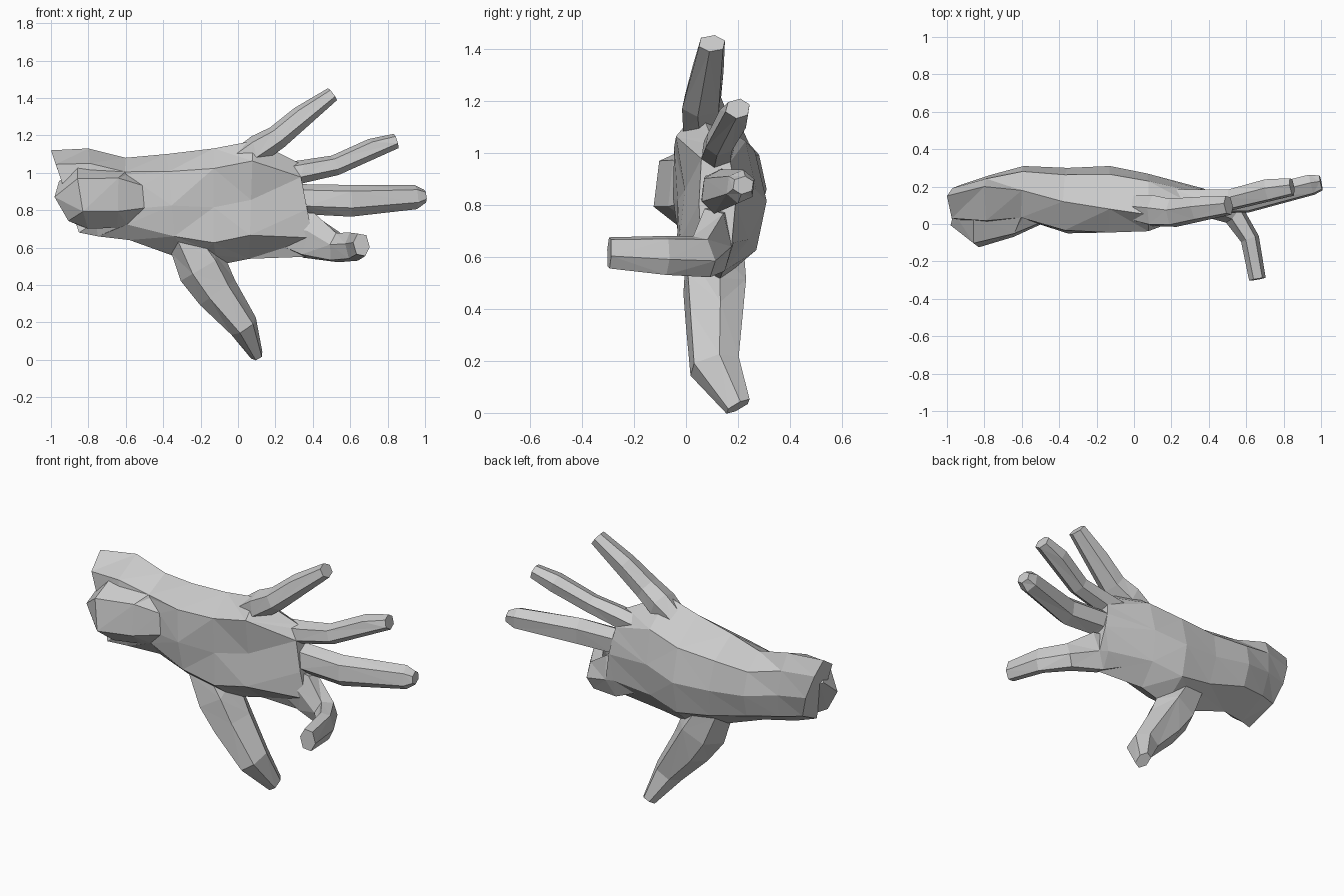
import bpy, bmesh
from mathutils import Vector

if "Cube" in bpy.data.objects:
    bpy.data.objects.remove(bpy.data.objects["Cube"])


def loft(name, rings):
    """Skin a closed, capped, faceted mesh through rings of equal point count."""
    bm = bmesh.new()
    loops = [[bm.verts.new(p) for p in ring] for ring in rings]
    n = len(loops[0])
    for a, b in zip(loops, loops[1:]):
        for i in range(n):
            j = (i + 1) % n
            bm.faces.new((a[i], a[j], b[j], b[i]))
    bm.faces.new(loops[0])
    bm.faces.new(loops[-1])
    bmesh.ops.triangulate(bm, faces=bm.faces[:])
    bmesh.ops.recalc_face_normals(bm, faces=bm.faces[:])
    mesh = bpy.data.meshes.new(name)
    bm.to_mesh(mesh)
    bm.free()
    obj = bpy.data.objects.new(name, mesh)
    bpy.context.collection.objects.link(obj)
    return obj


# hexagonal finger section: (along reference axis, across it)
HEX = [(1, .45), (.2, 1), (-.85, .6), (-1, -.45), (-.2, -1), (.85, -.6)]


def finger(name, path, ref):
    """path rows: x, y, z, radius along ref, radius across ref."""
    pts = [Vector(r[:3]) for r in path]
    rings = []
    for i, row in enumerate(path):
        t = (pts[min(i + 1, len(pts) - 1)] - pts[max(i - 1, 0)]).normalized()
        u = (ref - t * ref.dot(t)).normalized()
        v = t.cross(u)
        rings.append([pts[i] + u * a * row[3] + v * b * row[4] for a, b in HEX])
    return loft(name, rings)


def palm_ring(xt, xb, zt, zb, yf, yb, yt, ybot):
    """Eight-sided section: top ridge, front side, bottom ridge, back side."""
    hollow = max(0, .06 - .25 * abs(xb))  # cupped centre of the palm
    prof = [(1, 0, yf), (.83, .9, yf), (.5, 1, yf + hollow), (.2, .85, yf),
            (0, 0, yf), (.2, .8, yb), (.5, 1, yb), (.8, .8, yb)]
    ring = []
    for h, w, side in prof:
        edge = ybot + (yt - ybot) * h
        ring.append((xb + (xt - xb) * h, edge + (side - edge) * w, zb + (zt - zb) * h))
    return ring


# palm and wrist: x top/bottom, z top/bottom, y front/back, y of top/bottom ridge
hand = loft("hand", [palm_ring(*r) for r in [
    (-1, -.85, 1.12, .68, .02, .21, .15, 0),
    (-.8, -.75, 1.13, .66, 0, .26, .2, .05),
    (-.6, -.58, 1.08, .64, .02, .31, .18, .1),
    (-.38, -.33, 1.1, .55, -.05, .3, .12, .1),
    (-.13, -.13, 1.13, .5, -.06, .31, .08, .12),
    (.08, .06, 1.17, .54, -.05, .27, .05, .14),
    (.32, .42, 1.06, .55, .05, .19, .1, .1)]])

Y, Z = Vector((0, 1, 0)), Vector((0, 0, 1))

# thumb, pointing down
thumb = finger("thumb", [
    (-.28, .11, .65, .11, .1), (-.19, .11, .49, .12, .135),
    (-.11, .11, .36, .11, .115), (.03, .11, .18, .095, .08),
    (.1, .2, .025, .05, .035)], Y)

# index finger, broad at the knuckle and curled forward
index = finger("index_finger", [
    (.15, .15, .72, .08, .05), (.38, .11, .665, .125, .07),
    (.53, .06, .6, .08, .065), (.62, -.08, .605, .075, .05),
    (.66, -.295, .615, .06, .045)], Z)

# straight middle finger
middle = finger("middle_finger", [
    (.15, .14, .87, .05, .09), (.42, .12, .855, .065, .08),
    (.6, .12, .85, .06, .085), (.95, .21, .87, .055, .065),
    (1, .22, .875, .04, .035)], Y)

# ring finger, angled up
ring = finger("ring_finger", [
    (.14, .13, .96, .06, .08), (.36, .12, 1.01, .06, .06),
    (.52, .13, 1.04, .055, .055), (.72, .18, 1.13, .06, .055),
    (.845, .2, 1.17, .045, .04)], Y)

# little finger, angled up most
little = finger("little_finger", [
    (-.06, .09, 1.02, .06, .06), (.11, .07, 1.13, .085, .075),
    (.21, .06, 1.19, .075, .065), (.34, .08, 1.3, .065, .06),
    (.505, .1, 1.42, .05, .04)], Y)

# fleshy heel bulge at the wrist
heel = finger("wrist_heel", [
    (-.89, .07, .83, .11, .14), (-.83, .02, .87, .145, .17),
    (-.66, .05, .87, .12, .17), (-.48, .08, .86, .07, .1)], Y)

# weld every part into one continuous skin, then simplify to irregular facets
parts = [thumb, index, middle, ring, little, heel]
for part in parts:
    mod = hand.modifiers.new(part.name, 'BOOLEAN')
    mod.operation = 'UNION'
    mod.solver = 'EXACT'
    mod.object = part
hand.modifiers.new("triangles", 'TRIANGULATE')
hand.modifiers.new("facets", 'DECIMATE').ratio = .62
graph = bpy.context.evaluated_depsgraph_get()
skin = bpy.data.meshes.new_from_object(hand.evaluated_get(graph))
hand.modifiers.clear()
hand.data = skin
for part in parts:
    bpy.data.objects.remove(part)
